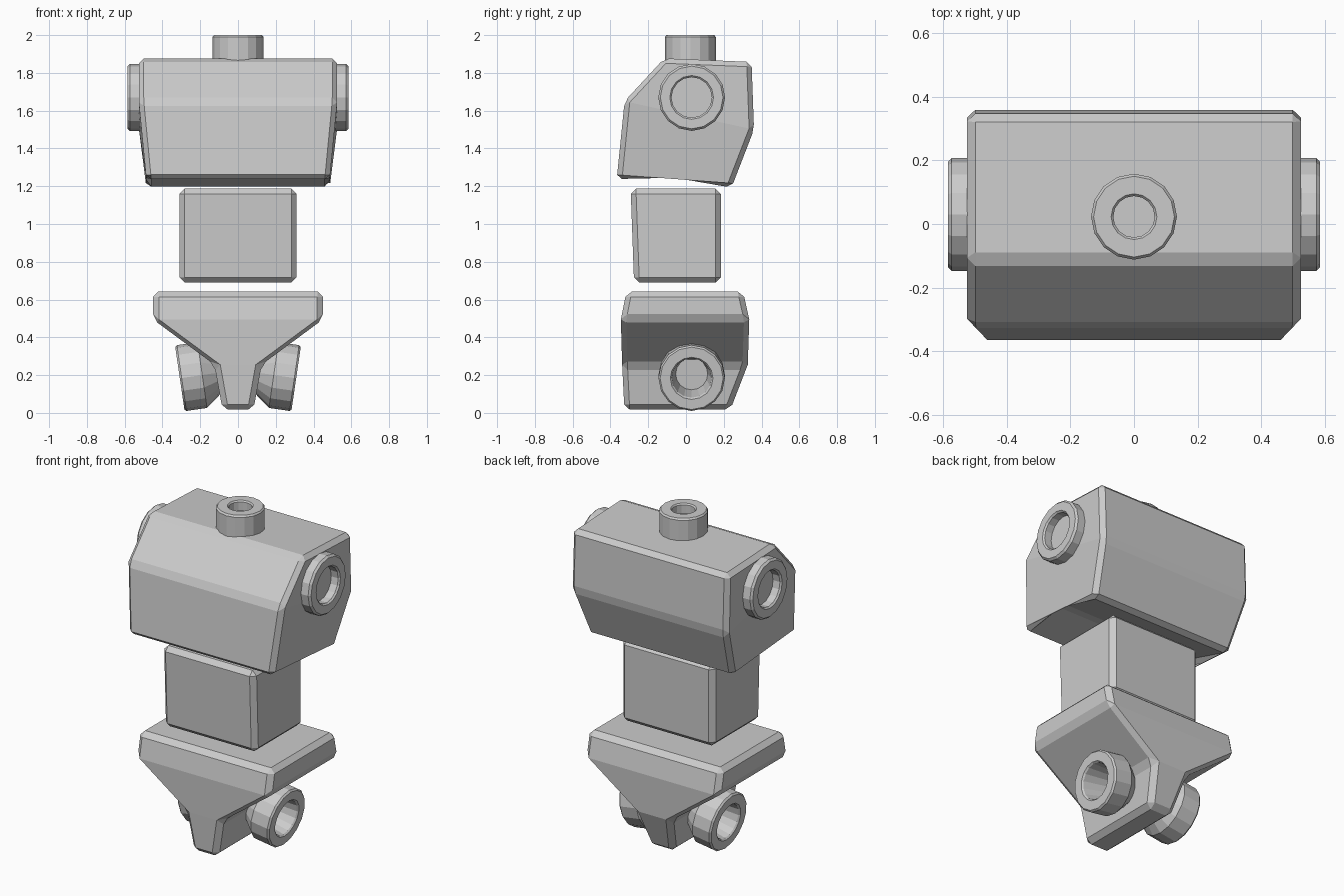
import bpy, bmesh, math
from mathutils import Vector

if "Cube" in bpy.data.objects:
    bpy.data.objects.remove(bpy.data.objects["Cube"])


def finish(name, bm):
    bmesh.ops.remove_doubles(bm, verts=bm.verts, dist=1e-5)
    bmesh.ops.recalc_face_normals(bm, faces=bm.faces)
    me = bpy.data.meshes.new(name)
    bm.to_mesh(me)
    bm.free()
    ob = bpy.data.objects.new(name, me)
    bpy.context.collection.objects.link(ob)
    return ob


def loft(name, levels, bevel):
    """Four-cornered levels (half width, front (y, z), back (y, z)), chamfered."""
    bm = bmesh.new()
    rings = [[bm.verts.new(p) for p in ((-w, *f), (w, *f), (w, *b), (-w, *b))]
             for w, f, b in levels]
    for a, b in zip(rings, rings[1:]):
        for i in range(4):
            j = (i + 1) % 4
            bm.faces.new((a[i], a[j], b[j], b[i]))
    bm.faces.new(rings[0])
    bm.faces.new(rings[-1])
    ob = finish(name, bm)
    mod = ob.modifiers.new("chamfer", 'BEVEL')
    mod.width = bevel
    mod.segments = 1
    mod.limit_method = 'ANGLE'
    mod.angle_limit = math.radians(23)
    return ob


def socket(name, profile, loc, axis, sides=16):
    """Closed turned profile of (radius, distance along axis)."""
    bm = bmesh.new()
    rings = []
    for r, h in profile:
        rings.append([bm.verts.new((r * math.cos(2 * math.pi * i / sides),
                                    r * math.sin(2 * math.pi * i / sides), h))
                      for i in range(sides)])
    for a, b in zip(rings, rings[1:]):
        for i in range(sides):
            j = (i + 1) % sides
            bm.faces.new((a[i], a[j], b[j], b[i]))
    bm.faces.new(rings[0])
    bm.faces.new(rings[-1])
    ob = finish(name, bm)
    ob.location = loc
    ob.rotation_euler = Vector(axis).to_track_quat('Z', 'Y').to_euler()
    return ob


# Chest: the last level collapses to the fold across the underside
loft("chest", [
    (0.525, (-0.115, 1.877), (0.347, 1.858)),
    (0.525, (-0.325, 1.65), (0.36, 1.50)),
    (0.485, (-0.367, 1.235), (0.24, 1.19)),
    (0.485, (-0.06, 1.28), (-0.06, 1.28)),
], 0.026)

# Waist block
loft("waist", [
    (0.31, (-0.293, 1.187), (0.185, 1.187)),
    (0.31, (-0.275, 0.69), (0.185, 0.69)),
], 0.028)

# Pelvis
loft("pelvis", [
    (0.45, (-0.315, 0.642), (0.302, 0.642)),
    (0.45, (-0.345, 0.495), (0.335, 0.495)),
    (0.125, (-0.338, 0.255), (0.327, 0.255)),
    (0.082, (-0.326, 0.017), (0.235, 0.017)),
], 0.028)

# Neck socket
socket("neck_socket", [
    (0.135, -0.16), (0.135, -0.01), (0.127, 0), (0.072, 0),
    (0.065, -0.008), (0.065, -0.06)], (0, 0.023, 2.0), (0, 0, 1))

# Shoulder and hip sockets on both sides
for side, s in (("left", -1), ("right", 1)):
    socket(side + "_shoulder_socket", [
        (0.177, -0.10), (0.177, -0.012), (0.166, 0), (0.116, 0),
        (0.107, -0.009), (0.107, -0.055)], (s * 0.585, 0.03, 1.67), (s, 0, 0))
    socket(side + "_hip_socket", [
        (0.11, -0.205), (0.176, -0.12), (0.176, -0.010), (0.167, 0), (0.113, 0),
        (0.105, -0.009), (0.085, -0.16)], (s * 0.308, 0.03, 0.183), (s * 0.99, 0, -0.145))
